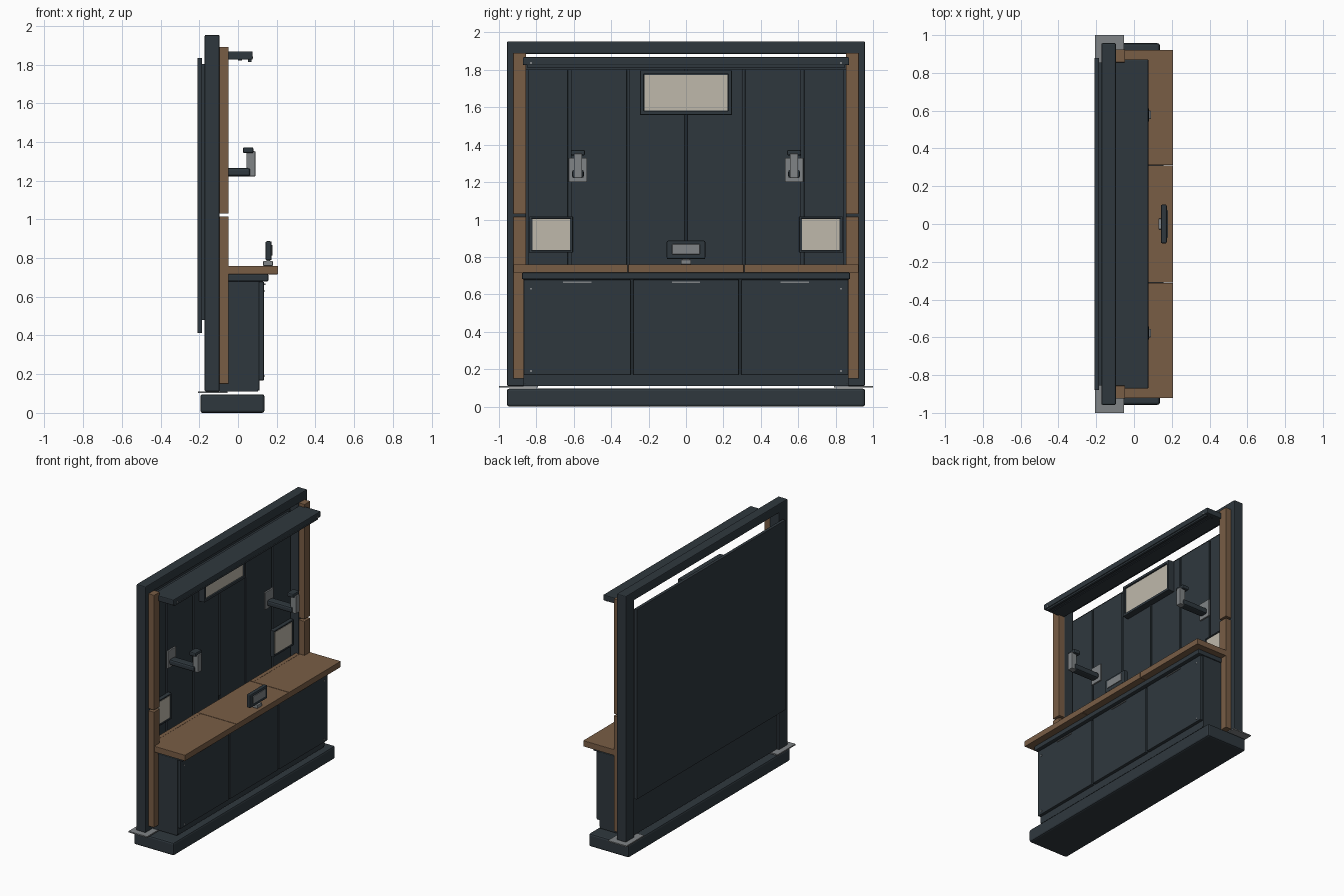
import bpy, bmesh


def material(name, rgb):
    m = bpy.data.materials.new(name)
    m.diffuse_color = (*rgb, 1)
    return m


DARK = material("dark slate", (0.028, 0.039, 0.048))
WOOD = material("brown wood", (0.19, 0.110, 0.060))
GRAY = material("metal gray", (0.215, 0.230, 0.238))
CREAM = material("cream panel", (0.52, 0.485, 0.41))


def box(name, x, y, z, mat, bevel=0.0):
    """Box from (min, max) ranges, with optional edge bevel."""
    bm = bmesh.new()
    bmesh.ops.create_cube(bm, size=1)
    for v in bm.verts:
        v.co = [r[0] if c < 0 else r[1] for c, r in zip(v.co, (x, y, z))]
    me = bpy.data.meshes.new(name)
    bm.to_mesh(me)
    bm.free()
    me.materials.append(mat)
    ob = bpy.data.objects.new(name, me)
    bpy.context.collection.objects.link(ob)
    if bevel:
        b = ob.modifiers.new("bevel", 'BEVEL')
        b.width = bevel
        b.segments = 2
    return ob


def pair(name, x, y, z, mat, bevel=0.0):
    """Same box on both ends of the long axis."""
    box(name + "_left", x, (-y[1], -y[0]), z, mat, bevel)
    box(name + "_right", x, y, z, mat, bevel)


def framed_plate(name, x, y, z, rim, mat, depth):
    """Dark rim of four bars around a set-back coloured plate."""
    (y0, y1), (z0, z1) = y, z
    box(name + "_backing", (x[0], x[1] - depth), y, z, DARK)
    box(name + "_rim_top", x, y, (z1 - rim, z1), DARK, 0.004)
    box(name + "_rim_bottom", x, y, (z0, z0 + rim), DARK, 0.004)
    box(name + "_rim_a", x, (y0, y0 + rim), z, DARK, 0.004)
    box(name + "_rim_b", x, (y1 - rim, y1), z, DARK, 0.004)
    box(name + "_plate", (x[0], x[1] - depth * 0.5), (y0 + rim + .004, y1 - rim - .004),
        (z0 + rim + .004, z1 - rim - .004), mat)


# Base and floor plates
box("base", (-0.195, 0.137), (-0.957, 0.957), (0, 0.096), DARK, 0.012)
pair("floor_plate", (-0.207, -0.053), (0.79, 1.0), (0.102, 0.111), GRAY)

# Outer frame
pair("frame_post", (-0.172, -0.096), (0.855, 0.957), (0.111, 1.9), DARK, 0.005)
box("frame_beam", (-0.172, -0.096), (-0.957, 0.957), (1.886, 1.953), DARK, 0.006)

# Wooden strips on the posts, split in two
pair("lower_strip", (-0.096, -0.048), (0.856, 0.924), (0.15, 1.015), WOOD, 0.002)
pair("upper_strip", (-0.096, -0.048), (0.856, 0.924), (1.03, 1.89), WOOD, 0.002)

# Back wall and front wall panels with seams
box("back_sheet", (-0.209, -0.185), (-0.88, 0.88), (0.412, 1.835), DARK, 0.003)
box("seam_sheet", (-0.186, -0.165), (-0.855, 0.855), (0.48, 1.803), DARK)
for i, rng in enumerate([(0.008, 0.302), (0.316, 0.616), (0.632, 0.843)]):
    pair(f"wall_panel_{i}", (-0.185, -0.153), rng, (0.48, 1.803), DARK, 0.004)
box("centre_rod", (-0.165, -0.146), (-0.007, 0.007), (0.76, 1.56), DARK, 0.003)

# Canopy with lower lip
box("canopy", (-0.096, 0.076), (-0.872, 0.872), (1.825, 1.868), DARK, 0.006)
box("canopy_lip", (0.052, 0.07), (-0.85, 0.85), (1.812, 1.828), DARK, 0.003)
box("canopy_light_strip", (0.0, 0.02), (-0.84, 0.84), (1.820, 1.828), DARK)
pair("canopy_screw", (0.074, 0.078), (0.823, 0.833), (1.832, 1.842), GRAY)

# Sign and two side plates on the wall
framed_plate("sign", (-0.16, -0.105), (-0.245, 0.245), (1.56, 1.797), 0.02, CREAM, 0.014)
for side, y in (("left", (-0.837, -0.605)), ("right", (0.605, 0.837))):
    framed_plate("side_plate_" + side, (-0.16, -0.125), y, (0.823, 1.017), 0.011, CREAM, 0.006)

# Wall arms with upright and cap
for side, c in (("left", -0.578), ("right", 0.578)):
    n = "arm_" + side
    box(n + "_wall_plate", (-0.155, -0.142), (c - .049, c + .049), (1.2, 1.33), GRAY, 0.003)
    box(n + "_bar", (-0.145, 0.064), (c - .032, c + .032), (1.222, 1.265), DARK, 0.012)
    box(n + "_upright", (0.044, 0.09), (c - .022, c + .022), (1.222, 1.352), GRAY, 0.004)
    box(n + "_cap", (0.025, 0.08), (c - .038, c + .038), (1.342, 1.372), DARK, 0.008)

# Cabinet
box("cabinet_body", (-0.155, 0.11), (-0.855, 0.855), (0.115, 0.69), DARK)
box("cabinet_sides", (-0.096, 0.11), (-0.87, 0.87), (0.12, 0.69), DARK, 0.004)
box("cabinet_plinth", (-0.096, 0.104), (-0.87, 0.87), (0.111, 0.125), DARK)
box("cabinet_ledge", (-0.096, 0.157), (-0.877, 0.877), (0.68, 0.716), DARK, 0.006)
for i, (a, b) in enumerate([(-0.868, -0.295), (-0.283, 0.283), (0.295, 0.868)]):
    box(f"door_{i}", (0.108, 0.134), (a, b), (0.168, 0.678), DARK, 0.005)
    m = (a + b) / 2
    box(f"door_handle_{i}", (0.13, 0.141), (m - .075, m + .075), (0.661, 0.668), GRAY)
for z in (0.19, 0.63):
    pair(f"door_screw_{z}", (0.132, 0.137), (0.823, 0.833), (z - .005, z + .005), GRAY)

# Wooden counter in three sections
box("counter_middle", (-0.12, 0.206), (-0.309, 0.309), (0.716, 0.76), WOOD, 0.002)
pair("counter_inner_end", (-0.12, -0.09), (0.312, 0.855), (0.716, 0.76), WOOD)
pair("counter_end", (-0.09, 0.206), (0.312, 0.922), (0.716, 0.76), WOOD, 0.002)

# Small display on the counter
box("display_foot", (0.13, 0.18), (-0.028, 0.028), (0.76, 0.785), GRAY, 0.003)
box("display_neck", (0.148, 0.165), (-0.02, 0.02), (0.78, 0.80), GRAY)
box("display_case", (0.142, 0.174), (-0.103, 0.103), (0.788, 0.887), DARK, 0.008)
box("display_screen", (0.17, 0.179), (-0.074, 0.074), (0.814, 0.868), GRAY, 0.002)
